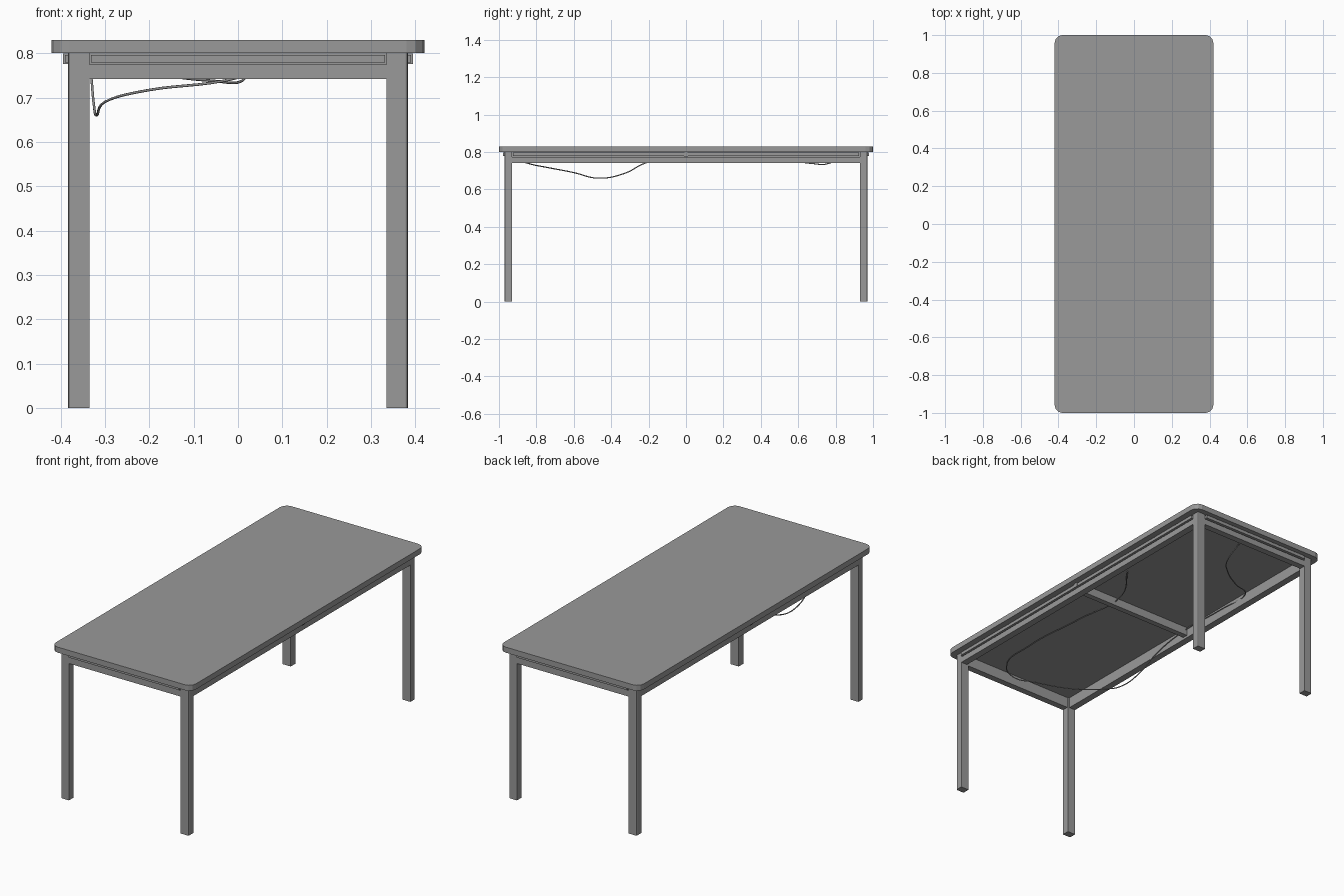
import bpy, bmesh

if "Cube" in bpy.data.objects:
    bpy.data.objects.remove(bpy.data.objects["Cube"], do_unlink=True)

grey = bpy.data.materials.new("mid_grey")
grey.use_nodes = True
colour = (0.32, 0.32, 0.32, 1)
grey.diffuse_color = colour
grey.node_tree.nodes["Principled BSDF"].inputs["Base Color"].default_value = colour


def box(name, lo, hi, bevel=0, segments=1, rounded=lambda x, y: True):
    """Box between two corners; chosen upright edges may be rounded."""
    bm = bmesh.new()
    bmesh.ops.create_cube(bm, size=1)
    for v in bm.verts:
        v.co = [(a + b) / 2 + c * (b - a) for a, b, c in zip(lo, hi, v.co)]
    if bevel:
        edges = [e for e in bm.edges
                 if abs(e.verts[0].co.z - e.verts[1].co.z) > 0.01
                 and rounded(e.verts[0].co.x, e.verts[0].co.y)]
        bmesh.ops.bevel(bm, geom=edges, offset=bevel, segments=segments,
                        profile=0.5, affect='EDGES')
    mesh = bpy.data.meshes.new(name)
    bm.to_mesh(mesh)
    bm.free()
    mesh.materials.append(grey)
    obj = bpy.data.objects.new(name, mesh)
    bpy.context.collection.objects.link(obj)
    return obj


def span(a, b):
    return min(a, b), max(a, b)


def mirrored_box(name, sx, sy, x, y, z, **kw):
    xs, ys = span(sx * x[0], sx * x[1]), span(sy * y[0], sy * y[1])
    return box(name, (xs[0], ys[0], z[0]), (xs[1], ys[1], z[1]), **kw)


TOP, APRON, GROOVE = 0.80, 0.742, 0.774
LEG_X, LEG_Y = (0.335, 0.383), (0.93, 0.97)
STRIP = (0.779, 0.796)

# Table top with rounded corners
box("table_top", (-0.42, -1, TOP), (0.42, 1, 0.83), bevel=0.04, segments=3)

# Legs with a softened outer edge
for sx, side in ((1, "left"), (-1, "right")):
    for sy, end in ((-1, "front"), (1, "back")):
        mirrored_box(f"{end}_{side}_leg", sx, sy, LEG_X, LEG_Y, (0, TOP),
                     bevel=0.006, segments=2,
                     rounded=lambda x, y: abs(x) > 0.38 and abs(y) > 0.96)

# Long aprons: flush lower rail, recessed upper board, two strips and a joint
for sx, side in ((1, "left"), (-1, "right")):
    ends = (-LEG_Y[0], LEG_Y[0])
    mirrored_box(f"{side}_apron_rail", sx, 1, (0.345, 0.383), ends, (APRON, GROOVE))
    mirrored_box(f"{side}_apron_board", sx, 1, (0.345, 0.372), ends, (GROOVE, TOP))
    for sy, end in ((-1, "front"), (1, "back")):
        mirrored_box(f"{side}_{end}_strip", sx, sy, (0.372, 0.390), (0.012, 0.926), STRIP)
    mirrored_box(f"{side}_strip_joint", sx, 1, (0.372, 0.394), (-0.012, 0.012), (0.776, 0.799))

# End aprons with the same build
for sy, end in ((-1, "front"), (1, "back")):
    ends = (-LEG_X[0], LEG_X[0])
    mirrored_box(f"{end}_apron_rail", 1, sy, ends, (0.935, 0.97), (APRON, GROOVE))
    mirrored_box(f"{end}_apron_board", 1, sy, ends, (0.935, 0.96), (GROOVE, TOP))
    mirrored_box(f"{end}_strip", 1, sy, (-0.331, 0.331), (0.96, 0.979), STRIP)

# Beam across the middle
box("cross_beam", (-0.345, -0.015, 0.755), (0.345, 0.015, TOP))

# Loose cable hanging under the top
path = [(0.27, 0.27, 0.795), (0.15, 0.08, 0.78), (0.155, -0.265, 0.785),
        (0.175, -0.635, 0.785), (0.13, -0.87, 0.78), (0.05, -0.9, 0.76),
        (-0.03, -0.84, 0.738), (-0.2, -0.74, 0.717), (-0.3, -0.6, 0.69),
        (-0.318, -0.47, 0.66), (-0.325, -0.33, 0.685), (-0.33, -0.22, 0.74),
        (-0.335, -0.05, 0.78), (-0.335, 0.3, 0.78), (-0.33, 0.5, 0.78),
        (-0.2, 0.58, 0.755), (-0.06, 0.68, 0.738), (0.01, 0.76, 0.738),
        (0.015, 0.86, 0.79)]
curve = bpy.data.curves.new("cable", 'CURVE')
curve.dimensions = '3D'
curve.bevel_depth = 0.003
curve.bevel_resolution = 1
curve.resolution_u = 6
curve.use_fill_caps = True
spline = curve.splines.new('BEZIER')
spline.bezier_points.add(len(path) - 1)
for point, co in zip(spline.bezier_points, path):
    point.co = co
    point.handle_left_type = point.handle_right_type = 'AUTO'
curve.materials.append(grey)
cable = bpy.data.objects.new("cable", curve)
bpy.context.collection.objects.link(cable)
